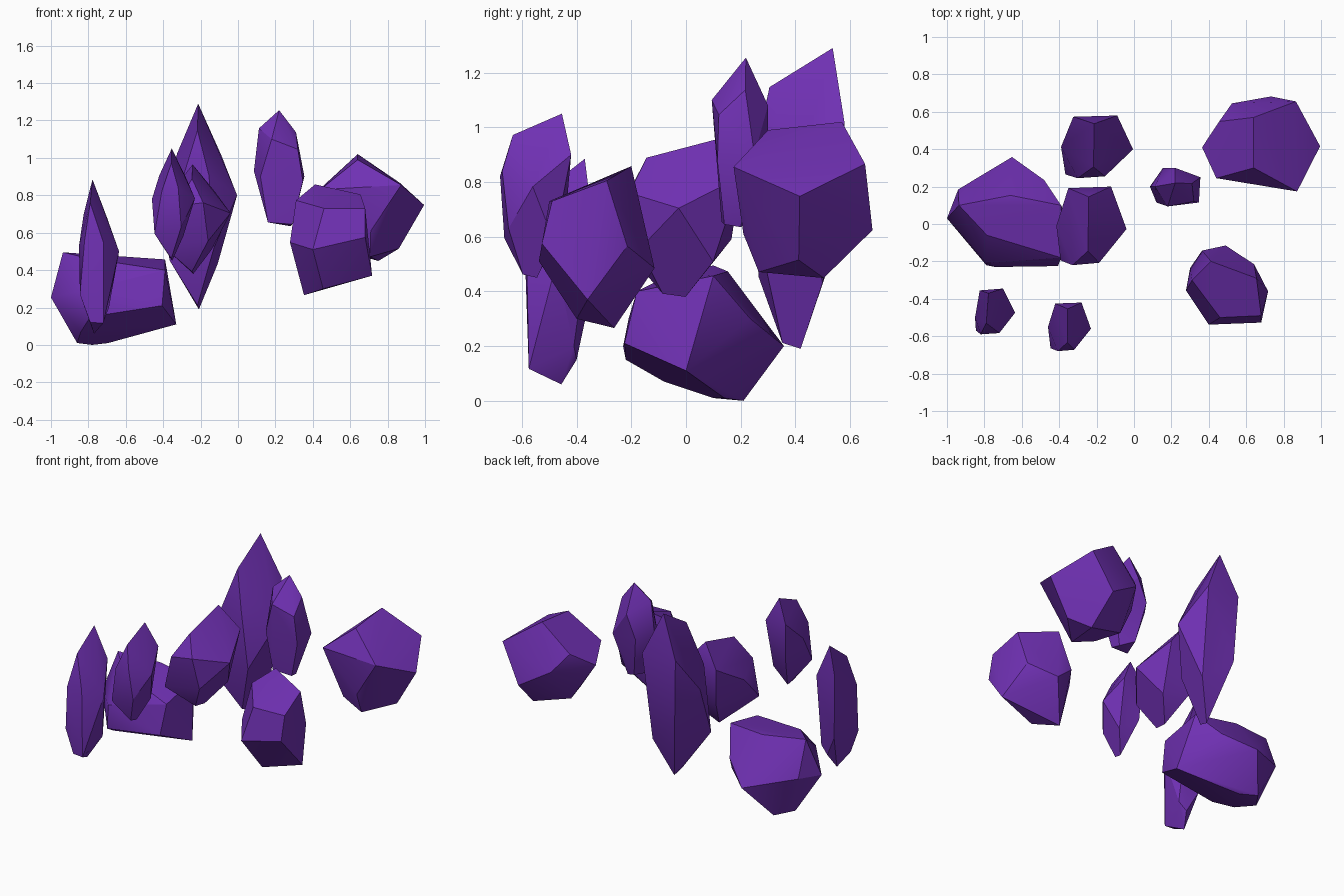
import bpy, bmesh, math

mat = bpy.data.materials.new("amethyst")
mat.diffuse_color = (0.16, 0.03, 0.45, 1)


def gem(name, points):
    """Faceted stone: convex hull of its corner points."""
    bm = bmesh.new()
    for p in points:
        bm.verts.new(p)
    res = bmesh.ops.convex_hull(bm, input=bm.verts)
    junk = {e for e in res["geom_interior"] + res["geom_unused"]
            if isinstance(e, bmesh.types.BMVert)}
    bmesh.ops.delete(bm, geom=list(junk), context='VERTS')
    # merge almost flat neighbours into larger facets
    bmesh.ops.dissolve_limit(bm, angle_limit=math.radians(6),
                             verts=bm.verts, edges=bm.edges)
    bmesh.ops.recalc_face_normals(bm, faces=bm.faces)
    for f in bm.faces:
        f.smooth = True
    me = bpy.data.meshes.new(name)
    bm.to_mesh(me)
    bm.free()
    me.set_sharp_from_angle(angle=math.radians(30))
    me.materials.append(mat)
    bpy.context.collection.objects.link(bpy.data.objects.new(name, me))


# Pointed crystal in a unit box, reused at three sizes
shard = [
    (.46, .87, 1), (.45, .18, .87),                                 # tip ridge
    (.78, 1, .75), (.17, .98, .76),                                 # back shoulders
    (.61, .03, .65), (.23, 0, .62),                                 # front shoulders
    (1, .46, .555), (0, .5, .55),                                   # side corners
    (.73, .76, .22), (.22, .92, .36), (.06, .06, .24), (.68, .12, .3),
    (.47, .52, 0), (.45, .32, .02),                                 # lower point
]


def pointed(name, lo, hi):
    gem(name, [[a + (b - a) * t for a, b, t in zip(lo, hi, p)] for p in shard])


pointed("tall_crystal", (-.39, .245, .19), (-.005, .58, 1.29))
pointed("middle_crystal", (-.415, -.22, .38), (-.04, .2, .965))
pointed("front_crystal", (-.46, -.68, .45), (-.23, -.42, 1.05))

# Pointed crystal with a blunter foot at the front left
gem("front_left_crystal", [
    (-.778, -.37, .885), (-.79, -.53, .76), (-.70, -.345, .68), (-.825, -.355, .7),
    (-.72, -.583, .55), (-.82, -.59, .56), (-.636, -.475, .5), (-.85, -.5, .53),
    (-.69, -.41, .2), (-.81, -.37, .29), (-.845, -.57, .27), (-.72, -.575, .117),
    (-.79, -.57, .12), (-.77, -.456, .06), (-.74, -.4, .15)])

# Large low stone on the left
gem("left_stone", [
    (-.66, .153, .473), (-.69, .227, .345), (-.39, .1, .457), (-.39, -.18, .40),
    (-.406, -.225, .21), (-.743, -.23, .2), (-.79, -.21, .3), (-.786, -.06, .46),
    (-.936, .1, .495), (-1, .03, .254), (-.94, .185, .27), (-.652, .358, .2),
    (-.48, .235, .3), (-.33, 0, .11), (-.86, .1, .01), (-.78, .21, 0),
    (-.695, .14, .01), (-.79, -.22, .15), (-.84, -.08, .07)])

# Slim crystal at the back
gem("slim_crystal", [
    (.22, .219, 1.255), (.112, .2, 1.158), (.18, .094, 1.10), (.32, .12, 1.046),
    (.31, .217, 1.137), (.22, .3, 1.08), (.085, .2, .93), (.347, .115, .875),
    (.355, .25, .9), (.155, .3, .93), (.12, .115, .9), (.16, .13, .655),
    (.29, .14, .645), (.28, .2, .635), (.2, .25, .67)])

# Large stone at the back right
gem("back_right_stone", [
    (.64, .3, .99), (.64, .57, 1.02), (.872, .174, .855), (.866, .655, .866),
    (.995, .416, .748), (.733, .682, .624), (.524, .645, .75), (.455, .548, .85),
    (.364, .41, .75), (.44, .245, .83), (.636, .206, .85), (.71, .21, .61),
    (.705, .266, .471), (.86, .412, .515), (.75, .504, .449), (.55, .3, .52),
    (.5, .47, .52)])

# Blocky stone at the front right
gem("front_right_stone", [
    (.412, -.2, .858), (.655, -.29, .805), (.68, -.49, .73), (.46, -.5, .73),
    (.31, -.3, .773), (.68, -.527, .575), (.4, -.538, .51), (.717, -.36, .37),
    (.642, -.215, .566), (.49, -.115, .485), (.364, -.142, .59), (.278, -.356, .548),
    (.3, -.235, .55), (.353, -.263, .266), (.455, -.4, .3)])
